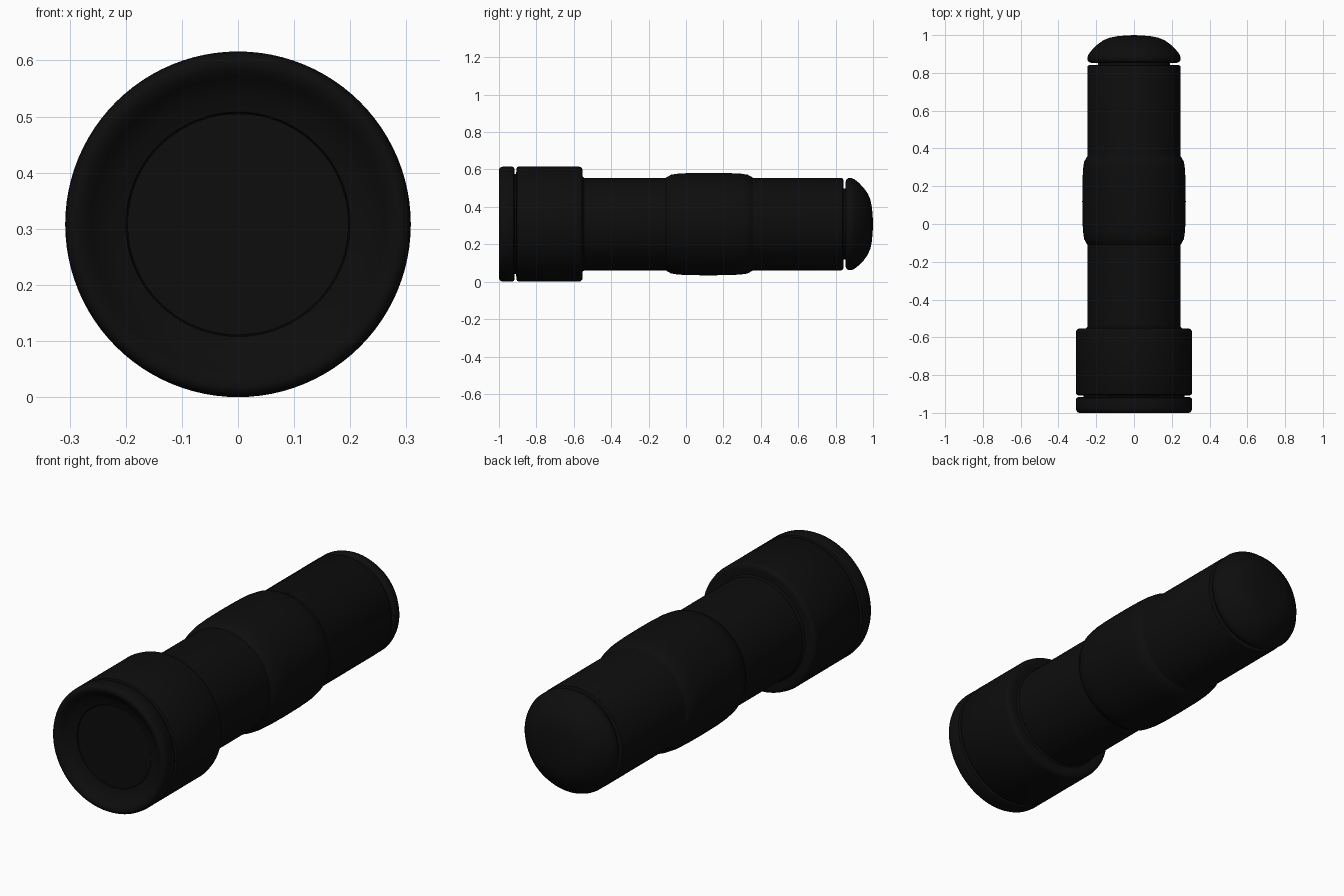
import bpy, bmesh, math

R = 0.308  # largest radius, also the axis height

black = bpy.data.materials.new("matte_black")
black.diffuse_color = (0.004, 0.004, 0.004, 1)


def lathe(name, profile, sides=96, angle=40):
    """Spin (y, radius) points around the torch axis."""
    bm = bmesh.new()
    rings = []
    for y, r in profile:
        if r == 0:
            rings.append([bm.verts.new((0, y, R))])
        else:
            rings.append([bm.verts.new((r * math.cos(2 * math.pi * i / sides), y,
                                        R + r * math.sin(2 * math.pi * i / sides)))
                          for i in range(sides)])
    for a, b in zip(rings, rings[1:]):
        for i in range(sides):
            j = (i + 1) % sides
            if len(a) == 1:
                bm.faces.new((a[0], b[i], b[j]))
            elif len(b) == 1:
                bm.faces.new((a[i], a[j], b[0]))
            else:
                bm.faces.new((a[i], a[j], b[j], b[i]))
    bmesh.ops.recalc_face_normals(bm, faces=bm.faces)
    me = bpy.data.meshes.new(name)
    bm.to_mesh(me)
    bm.free()
    me.materials.append(black)
    ob = bpy.data.objects.new(name, me)
    bpy.context.collection.objects.link(ob)
    bpy.context.view_layer.objects.active = ob
    ob.select_set(True)
    bpy.ops.object.shade_smooth_by_angle(angle=math.radians(angle))
    ob.select_set(False)
    return ob


# Head with front bezel, dished reflector and groove
lathe("head", [
    (-0.945, 0), (-0.945, 0.198), (-0.955, 0.200), (-0.962, 0.225), (-0.972, 0.248),
    (-0.985, 0.262), (-0.996, 0.276), (-1.0, 0.290), (-0.996, 0.300), (-0.985, 0.306),
    (-0.97, R), (-0.93, R), (-0.921, 0.304), (-0.917, 0.295), (-0.916, 0.268),
    (-0.908, 0.268), (-0.907, 0.295), (-0.903, 0.304), (-0.894, R), (-0.575, R),
    (-0.562, 0.305), (-0.555, 0.297), (-0.553, 0.285), (-0.553, 0.255),
    (-0.545, 0.248), (-0.545, 0)])

# Lens plate
lathe("lens", [(-0.952, 0), (-0.952, 0.197), (-0.945, 0.197), (-0.945, 0)])

# Main tube
lathe("body_tube", [
    (-0.6, 0), (-0.6, 0.247), (0.83, 0.247), (0.838, 0.244), (0.842, 0.235),
    (0.842, 0.19), (0.842, 0)])

# Barrel shaped grip
lathe("grip", [
    (-0.115, 0.240), (-0.105, 0.250), (-0.09, 0.258), (-0.08, 0.264), (-0.04, 0.270),
    (0.02, 0.273), (0.12, 0.274), (0.22, 0.273), (0.29, 0.270), (0.33, 0.264),
    (0.34, 0.258), (0.355, 0.250), (0.365, 0.240)])

# Tail neck and domed tail cap
lathe("tail_neck", [(0.83, 0), (0.83, 0.19), (0.87, 0.19), (0.87, 0)])
lathe("tail_cap", [
    (0.852, 0), (0.852, 0.19), (0.853, 0.225), (0.858, 0.239), (0.868, 0.246),
    (0.885, 0.246), (0.900, 0.240), (0.925, 0.220), (0.950, 0.194), (0.972, 0.163),
    (0.986, 0.130), (0.994, 0.090), (0.998, 0.045), (1.0, 0)])
